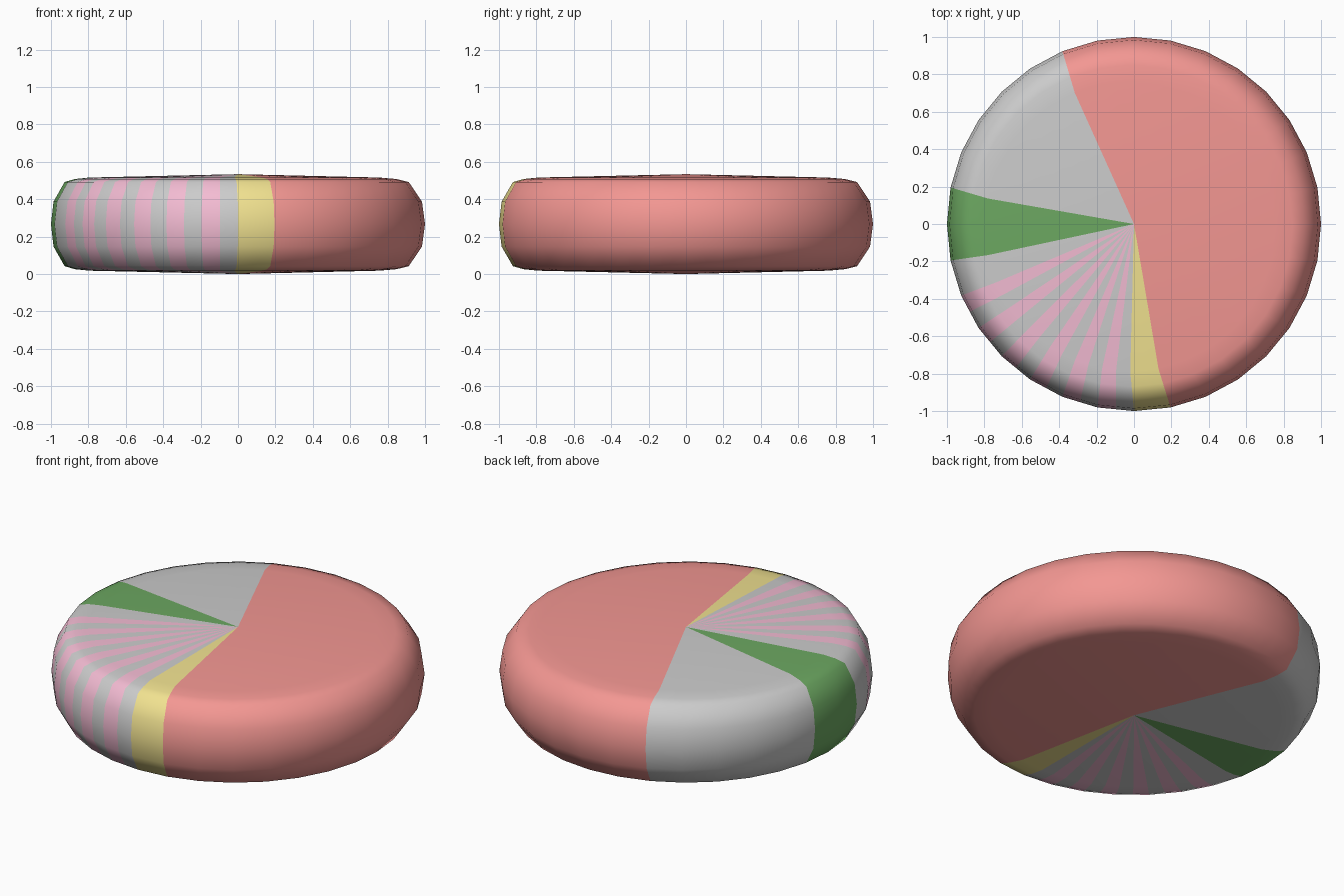
import bpy, bmesh, math
from mathutils import Vector

if "Cube" in bpy.data.objects:
    bpy.data.objects.remove(bpy.data.objects["Cube"])

SIDES = 32
MID = 0.267
# Half profile from the rim up: radius, height above the middle
HALF = [(1.0, 0.0), (0.985, 0.12), (0.92, 0.225), (0.86, 0.241), (0.775, 0.249)]
PROFILE = [(r, -z) for r, z in HALF[:0:-1]] + HALF
CAP = 0.267
SHIFT = Vector((-0.02, -0.015))   # flat faces sit slightly off centre


def material(name, rgb):
    m = bpy.data.materials.new(name)
    m.diffuse_color = (*rgb, 1)
    m.use_nodes = True
    m.node_tree.nodes["Principled BSDF"].inputs["Base Color"].default_value = m.diffuse_color
    return m


def corner(i, r, z):
    a = 2 * math.pi * i / SIDES
    s = SHIFT * min(1.0, (1 - r) / 0.225)
    return Vector((r * math.cos(a) + s.x, r * math.sin(a) + s.y, MID + z))


def colour(half):
    """Material index of a half sector, counted from +x anticlockwise."""
    s = half // 2
    if 10 <= s < 15 or s == 17:
        return 0                                  # plain
    if s in (15, 16):
        return 2                                  # green
    if 18 <= s < 24:
        return 3 if half % 2 == 0 else 0          # pink stripes
    return 4 if s == 24 else 1                    # yellow, red


bm = bmesh.new()
# Rings, each side split in the middle so stripes can use half sectors
rings = []
for r, z in PROFILE:
    ring = []
    for i in range(SIDES):
        a, b = corner(i, r, z), corner(i + 1, r, z)
        ring += [bm.verts.new(a), bm.verts.new((a + b) / 2)]
    rings.append(ring)
bottom = bm.verts.new((0, 0, MID - CAP))
top = bm.verts.new((0, 0, MID + CAP))

# Rounded rim and shallow cone caps
n = SIDES * 2
for h in range(n):
    k = (h + 1) % n
    faces = [bm.faces.new((lo[h], lo[k], hi[k], hi[h])) for lo, hi in zip(rings, rings[1:])]
    faces.append(bm.faces.new((bottom, rings[0][k], rings[0][h])))
    faces.append(bm.faces.new((top, rings[-1][h], rings[-1][k])))
    for f in faces:
        f.material_index = colour(h)
        f.smooth = True

mesh = bpy.data.meshes.new("striped_disc")
bm.to_mesh(mesh)
bm.free()
for name, rgb in [("plain", (0.8, 0.8, 0.8)), ("red", (0.9, 0.31, 0.29)),
                  ("green", (0.15, 0.39, 0.12)), ("pink", (0.9, 0.5, 0.65)),
                  ("yellow", (0.88, 0.76, 0.28))]:
    mesh.materials.append(material(name, rgb))
disc = bpy.data.objects.new("striped_disc", mesh)
bpy.context.collection.objects.link(disc)
